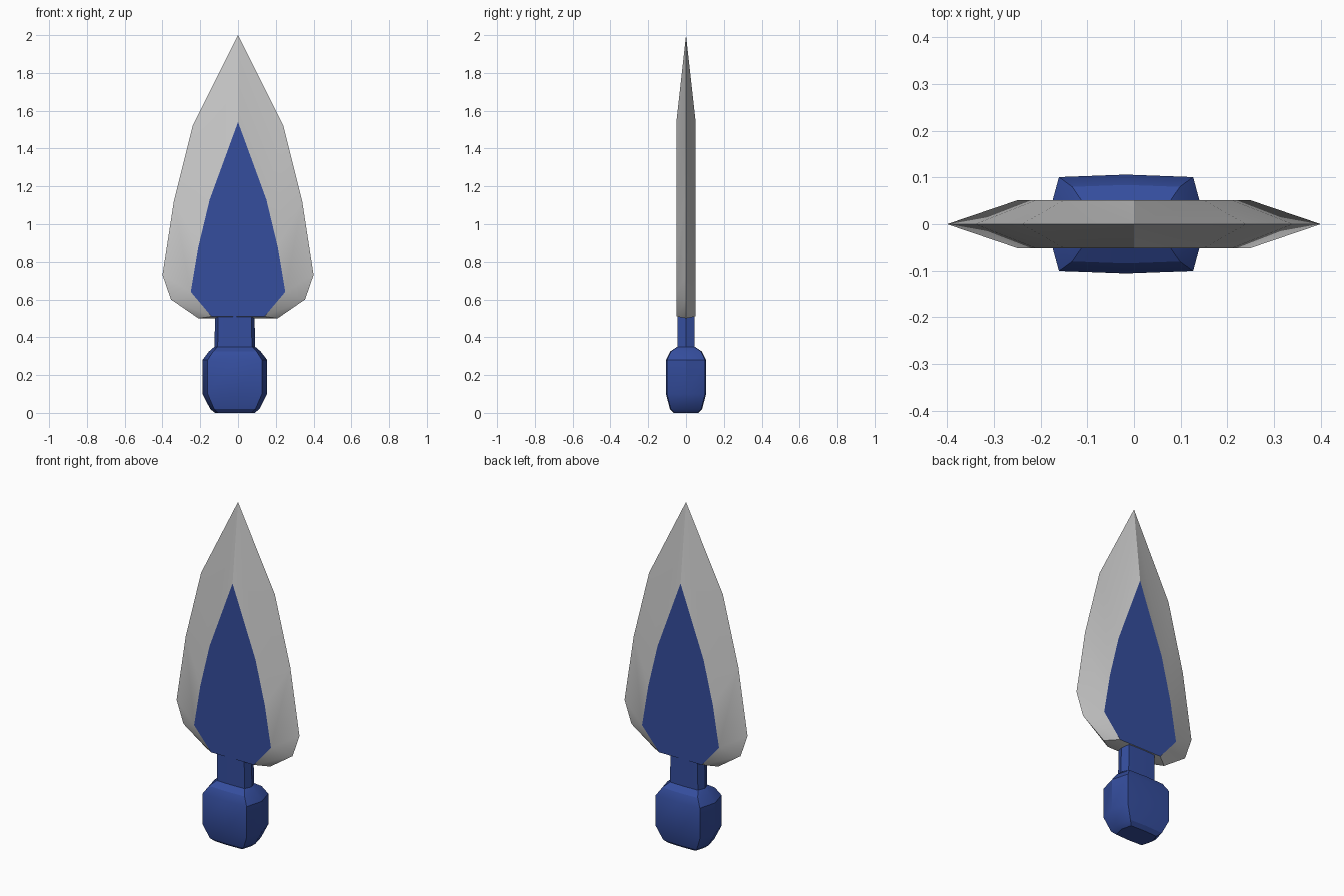
import bpy
import bmesh

if "Cube" in bpy.data.objects:
    bpy.data.objects.remove(bpy.data.objects["Cube"])

blue = bpy.data.materials.new("blue")
blue.diffuse_color = (0.035, 0.075, 0.34, 1)
blue.use_nodes = True
blue.node_tree.nodes["Principled BSDF"].inputs["Base Color"].default_value = blue.diffuse_color


def make(name, verts, faces, mat=None, mirror=False, angle=0.5):
    mesh = bpy.data.meshes.new(name)
    mesh.from_pydata(verts, [], faces)
    bm = bmesh.new()
    bm.from_mesh(mesh)
    bmesh.ops.remove_doubles(bm, verts=bm.verts, dist=0.0005)
    bm.to_mesh(mesh)
    bm.free()
    obj = bpy.data.objects.new(name, mesh)
    bpy.context.collection.objects.link(obj)
    if mat:
        mesh.materials.append(mat)
    bpy.ops.object.select_all(action='DESELECT')
    bpy.context.view_layer.objects.active = obj
    obj.select_set(True)
    if mirror:
        mod = obj.modifiers.new("mirror", 'MIRROR')
        mod.use_axis = (True, True, False)
        bpy.ops.object.modifier_apply(modifier=mod.name)
    bpy.ops.object.shade_smooth_by_angle(angle=angle)
    return obj


# Blade: right half outlines (x, z), cutting edge and raised inner border
T = 0.051
outer = [(0, 2), (.24, 1.52), (.34, 1.12), (.40, .73), (.355, .60), (.21, .50), (0, .50)]
inner = [(0, 1.54), (.15, 1.13), (.21, .88), (.25, .64), (.25, .64), (.14, .51), (0, .51)]
n = len(outer)
verts = [(x, 0, z) for x, z in outer] + [(x, -T, z) for x, z in inner]
faces = []
for i in range(n - 1):
    a, b = n + i, n + i + 1
    if inner[i] != inner[i + 1]:
        faces.append((i, a, b))
    faces.append((i, b, i + 1))
make("blade", verts, faces, mirror=True)

# Blue flat panels on both sides of the blade
outline = [inner[0], inner[6], inner[5], inner[3], inner[2], inner[1]]
make("blade_panel", [(x, -T, z) for x, z in outline], [tuple(range(6))], blue, mirror=True)

# Handle: eight-sided rings (z, half width, half depth), slightly off centre
rings = [(0, .105, .065), (.02, .130, .085), (.10, .171, .106), (.28, .171, .106),
         (.325, .137, .084), (.35, .108, .046), (.52, .104, .046)]
section = [(1, 0), (.84, .95), (0, 1), (-.84, .95), (-1, 0), (-.84, -.95), (0, -1), (.84, -.95)]
verts = [(-.017 + u * w, v * d, z) for z, w, d in rings for u, v in section]
faces = [(8 * r + k, 8 * r + (k + 1) % 8, 8 * r + 8 + (k + 1) % 8, 8 * r + 8 + k)
         for r in range(len(rings) - 1) for k in range(8)]
faces += [tuple(range(7, -1, -1)), tuple(range(len(verts) - 8, len(verts)))]
make("handle", verts, faces, blue)
